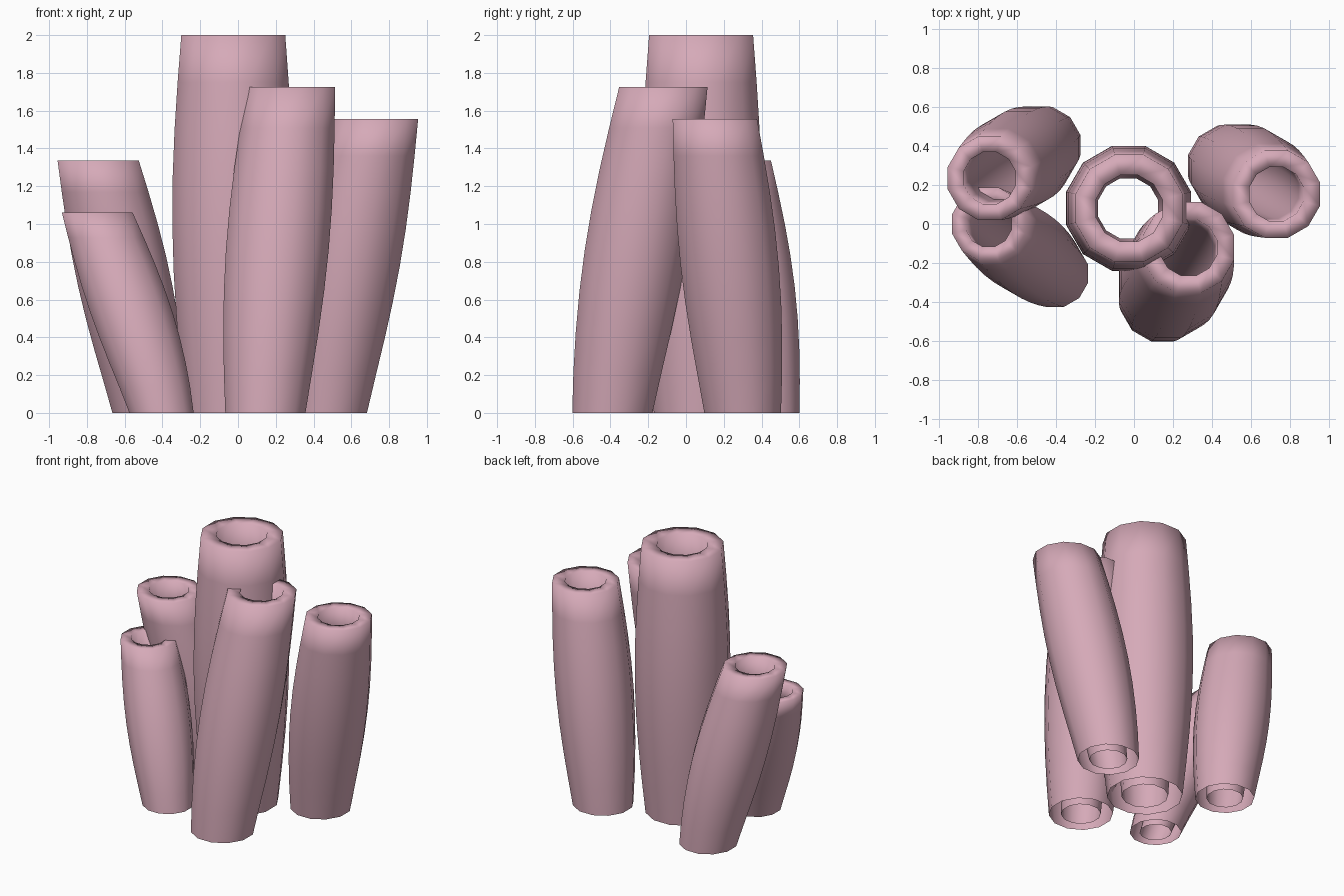
import bpy, bmesh, math
from mathutils import Vector

cube = bpy.data.objects.get("Cube")
if cube:
    bpy.data.objects.remove(cube, do_unlink=True)

SIDES, STEPS, BORE = 12, 8, 0.64

pink = bpy.data.materials.new("dusty_pink")
pink.use_nodes = True
pink.diffuse_color = (0.67, 0.40, 0.48, 1)
pink.node_tree.nodes["Principled BSDF"].inputs["Base Color"].default_value = pink.diffuse_color


def ring(bm, centre, radius):
    """Horizontal ring of vertices with flat sides facing the axes."""
    angles = [math.tau * (i + 0.5) / SIDES for i in range(SIDES)]
    return [bm.verts.new(centre + Vector((math.cos(a), math.sin(a), 0)) * radius)
            for a in angles]


def tube(name, foot, top, radius):
    """Leaning, swollen tube: outer wall, lip and inner wall, open below."""
    bm = bmesh.new()
    foot, top = Vector((*foot, 0)), Vector(top)

    def wall(scale):
        rings = []
        for i in range(STEPS + 1):
            t = i / STEPS
            c = foot.lerp(top, t ** 1.1)
            c.z = top.z * t
            swell = 0.78 + 0.08 * t + 0.18 * math.sin(math.pi * t)
            rings.append(ring(bm, c, radius * swell * scale))
        return rings

    # up the outside, across the lip, down the inside
    loops = wall(1 / math.cos(math.pi / SIDES)) + wall(BORE)[::-1]
    for a, b in zip(loops, loops[1:]):
        for i in range(SIDES):
            j = (i + 1) % SIDES
            bm.faces.new((a[i], a[j], b[j], b[i])).smooth = True

    mesh = bpy.data.meshes.new(name)
    bm.to_mesh(mesh)
    bm.free()
    mesh.materials.append(pink)
    bpy.context.collection.objects.link(bpy.data.objects.new(name, mesh))


# name, foot centre, top centre, widest radius
tube("centre_tube", (-0.03, 0.08), (-0.025, 0.08, 2.0), 0.32)
tube("front_tube", (0.145, -0.39), (0.28, -0.12, 1.725), 0.272)
tube("left_tube", (0.48, 0.30), (0.73, 0.153, 1.555), 0.26)
tube("back_right_tube", (-0.47, 0.405), (-0.74, 0.235, 1.335), 0.25)
tube("front_right_tube", (-0.405, -0.255), (-0.745, 0.0, 1.06), 0.218)
